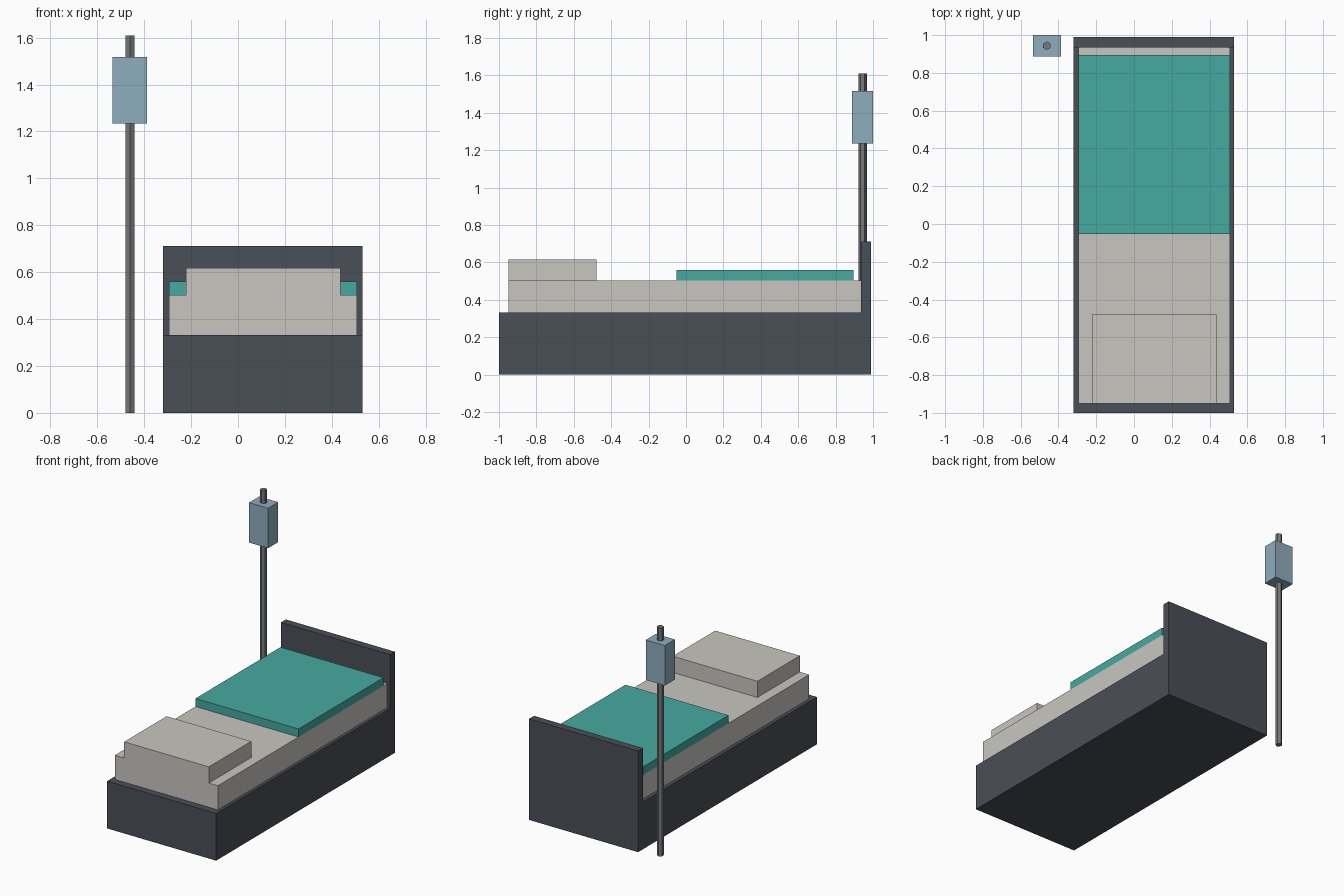
import bpy

default = bpy.data.objects.get("Cube")
if default:
    bpy.data.objects.remove(default, do_unlink=True)


def linear(c):
    c /= 255
    return c / 12.92 if c <= 0.04045 else ((c + 0.055) / 1.055) ** 2.4


def material(name, r, g, b):
    mat = bpy.data.materials.new(name)
    mat.use_nodes = True
    colour = (linear(r), linear(g), linear(b), 1)
    mat.diffuse_color = colour
    mat.node_tree.nodes["Principled BSDF"].inputs["Base Color"].default_value = colour
    return mat


def finish(name, mat):
    obj = bpy.context.object
    obj.name = name
    obj.data.materials.append(mat)
    return obj


def box(name, mat, x, y, z):
    """Box given by its (low, high) extent on each axis."""
    spans = (x, y, z)
    bpy.ops.mesh.primitive_cube_add(size=1, location=[(a + b) / 2 for a, b in spans])
    bpy.context.object.scale = [b - a for a, b in spans]
    bpy.ops.object.transform_apply(location=False, rotation=False, scale=True)
    return finish(name, mat)


frame_mat = material("dark slate", 74, 78, 87)
linen_mat = material("warm linen", 200, 198, 192)
blanket_mat = material("teal cloth", 70, 170, 160)
pole_mat = material("grey metal", 118, 120, 122)
bag_mat = material("pale blue", 143, 173, 190)

# Bed frame and end board
bed_x = (-0.32, 0.53)
box("bed_base", frame_mat, bed_x, (-1.0, 0.935), (0, 0.333))
box("end_board", frame_mat, bed_x, (0.935, 0.99), (0, 0.712))

# Bedding
mattress_x = (-0.295, 0.508)
box("mattress", linen_mat, mattress_x, (-0.95, 0.935), (0.333, 0.503))
box("pillow", linen_mat, (-0.222, 0.438), (-0.95, -0.478), (0.503, 0.617))
box("blanket", blanket_mat, mattress_x, (-0.052, 0.895), (0.503, 0.56))

# Drip stand: hexagonal pole and hanging bag
pole_height = 1.61
bpy.ops.mesh.primitive_cylinder_add(vertices=6, radius=0.0225, depth=pole_height,
                                    location=(-0.461, 0.944, pole_height / 2))
finish("drip_pole", pole_mat)
box("drip_bag", bag_mat, (-0.535, -0.387), (0.888, 1.0), (1.235, 1.517))
